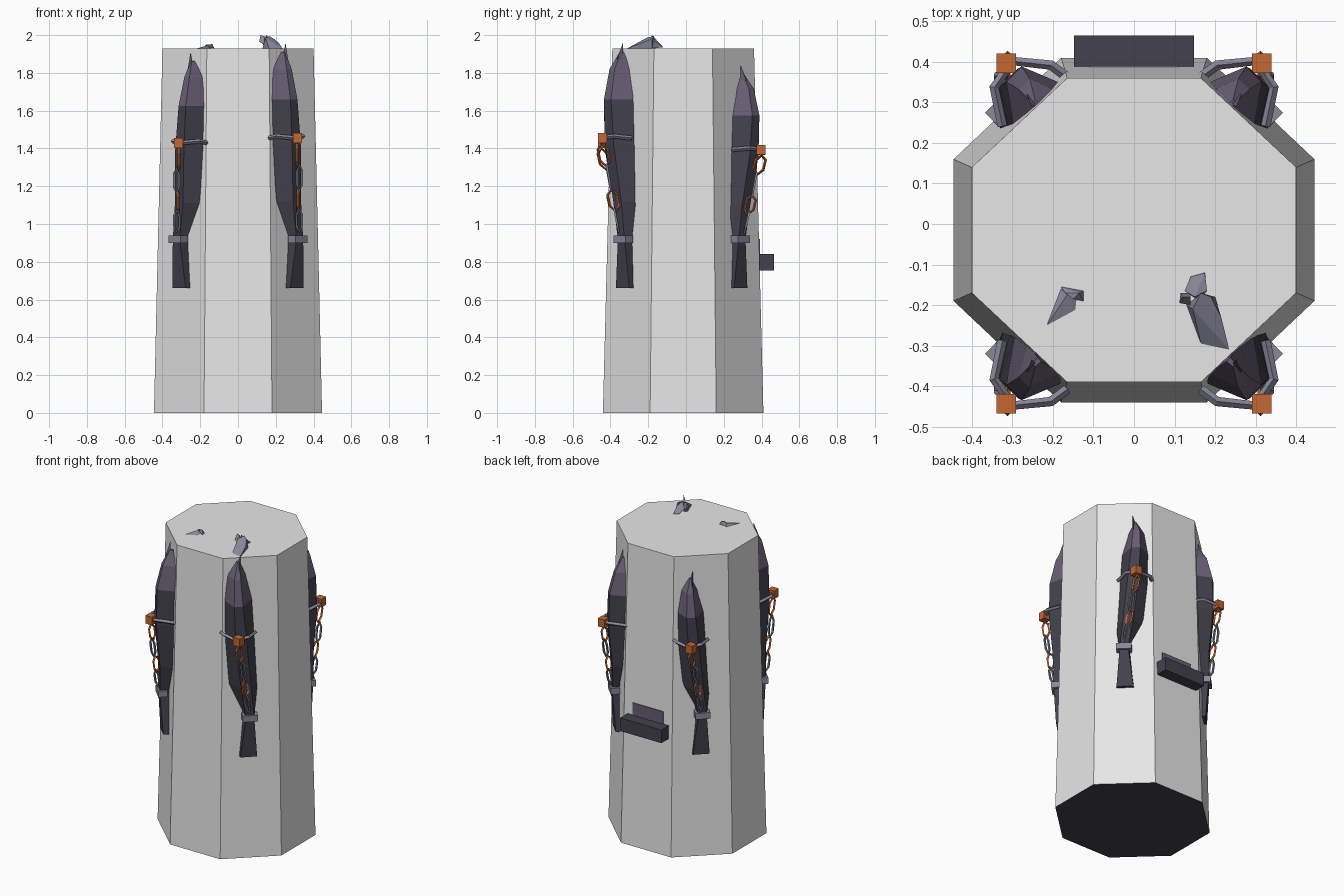
import bpy, bmesh, math
from mathutils import Vector

cube = bpy.data.objects.get("Cube")
if cube:
    bpy.data.objects.remove(cube)


def material(name, rgb):
    m = bpy.data.materials.new(name)
    m.use_nodes = True
    lin = [(c / 255 / 12.92) if c < 11 else ((c / 255 + 0.055) / 1.055) ** 2.4 for c in rgb]
    m.diffuse_color = (*lin, 1)
    m.node_tree.nodes["Principled BSDF"].inputs["Base Color"].default_value = (*lin, 1)
    return m


STONE = material("pale_stone", (231, 231, 231))
DARK = material("dark_slate", (67, 65, 77))
PURPLE = material("dusky_purple", (104, 94, 116))
METAL = material("grey_metal", (138, 137, 155))
ORANGE = material("rusty_orange", (196, 104, 50))
MID_Y = -0.023


def add_mesh(name, bm, *mats):
    bmesh.ops.recalc_face_normals(bm, faces=bm.faces)
    me = bpy.data.meshes.new(name)
    bm.to_mesh(me)
    bm.free()
    for m in mats:
        me.materials.append(m)
    ob = bpy.data.objects.new(name, me)
    bpy.context.collection.objects.link(ob)
    return ob


def loft(name, rings, mats, rule=None):
    """Skin a stack of equal-length rings and cap both ends."""
    bm = bmesh.new()
    loops = [[bm.verts.new(p) for p in ring] for ring in rings]
    n = len(loops[0])
    for a, b in zip(loops, loops[1:]):
        for i in range(n):
            j = (i + 1) % n
            bm.faces.new((a[i], a[j], b[j], b[i]))
    bm.faces.new(loops[0])
    bm.faces.new(loops[-1])
    if rule:
        for f in bm.faces:
            f.material_index = rule(f)
    return add_mesh(name, bm, *mats)


def box(name, lo, hi, mat):
    ring = lambda z: [(lo[0], lo[1], z), (hi[0], lo[1], z), (hi[0], hi[1], z), (lo[0], hi[1], z)]
    return loft(name, [ring(lo[2]), ring(hi[2])], [mat])


def hull(name, points, mat):
    bm = bmesh.new()
    for p in points:
        bm.verts.new(p)
    out = bmesh.ops.convex_hull(bm, input=bm.verts)
    bmesh.ops.delete(bm, geom=[v for v in bm.verts if not v.link_faces], context='VERTS')
    return add_mesh(name, bm, mat)


def wire(name, points, radius, mat, closed=False):
    cu = bpy.data.curves.new(name, 'CURVE')
    cu.dimensions = '3D'
    cu.bevel_depth = radius
    cu.bevel_resolution = 0
    cu.use_fill_caps = True
    sp = cu.splines.new('POLY')
    sp.points.add(len(points) - 1)
    for p, co in zip(sp.points, points):
        p.co = (*co, 1)
    sp.use_cyclic_u = closed
    sp.use_smooth = False
    cu.materials.append(mat)
    ob = bpy.data.objects.new(name, cu)
    bpy.context.collection.objects.link(ob)
    return ob


# Tapered eight-sided pillar with a dark underside
def octagon(ax, bx, ay, by, z):
    half = [(ax, -by), (bx, -ay), (bx, ay), (ax, by)]
    return [(x, y - 0.015, z) for x, y in half + [(-x, y) for x, y in reversed(half)]]


loft("pillar", [octagon(0.18, 0.445, 0.175, 0.425, 0), octagon(0.165, 0.40, 0.155, 0.375, 1.93)],
     [STONE, DARK], lambda f: int(f.calc_center_median().z < 0.01))

# Tusk sections: height, left/right foot, left/right ridge, foot depth, ridge depth
TUSK = [
    (0.66, -0.052, 0.052, -0.050, 0.050, 0.395, 0.442),
    (0.92, -0.028, 0.036, -0.020, 0.030, 0.395, 0.458),
    (1.12, -0.110, 0.060, -0.050, 0.010, 0.395, 0.462),
    (1.42, -0.132, 0.040, -0.085, -0.020, 0.395, 0.490),
    (1.66, -0.134, 0.027, -0.095, -0.042, 0.390, 0.487),
    (1.82, -0.116, -0.004, -0.088, -0.050, 0.375, 0.452),
    (1.91, -0.062, -0.048, -0.060, -0.050, 0.385, 0.405),
]
# Links: centre across, centre deep, height, half height, colour, facing sideways
LINKS = [
    (0.312, 0.412, 1.365, 0.058, ORANGE, True),
    (0.326, 0.385, 1.245, 0.070, METAL, False),
    (0.318, 0.360, 1.125, 0.058, ORANGE, True),
    (0.325, 0.345, 1.020, 0.060, METAL, False),
]


def build_tusk(tag, sx, sy, k):
    def lift(z):
        return z if z < 0.95 else 0.92 + (z - 0.92) * k

    def place(x, d, z):
        return Vector((sx * x, sy * d + MID_Y, lift(z)))

    def diag(s, r, z):
        return place((r + s) * math.sqrt(0.5), (r - s) * math.sqrt(0.5), z)

    # Faceted body, lighter toward the tip
    rings = [[diag(a, lo, z), diag(c, hi, z), diag(d, hi, z), diag(b, lo, z)]
             for z, a, b, c, d, lo, hi in TUSK]
    split = lift(1.65)
    loft(tag + "_tusk", rings, [DARK, PURPLE],
         lambda f: int(min(v.co.z for v in f.verts) > split))
    hull(tag + "_tusk_tip", [diag(-0.065, 0.40, 1.87), diag(-0.042, 0.40, 1.87),
                             diag(-0.055, 0.43, 1.87), diag(-0.05, 0.408, 1.92),
                             diag(-0.042, 0.398, 1.96)], PURPLE)

    # Lower clamp
    clamp = lambda z: [diag(s, r, z) for s, r in
                       ((-0.04, 0.415), (0.05, 0.415), (0.05, 0.47), (-0.04, 0.47))]
    loft(tag + "_clamp", [clamp(0.90), clamp(0.94)], [METAL])

    # Strap wire and block
    strap = [(0.165, 0.385), (0.205, 0.415), (0.30, 0.425), (0.345, 0.36), (0.325, 0.265)]
    wire(tag + "_strap", [place(x, d, 1.455 + 0.01 * (i % 2)) for i, (x, d) in enumerate(strap)],
         0.012, METAL)
    c = place(0.315, 0.42, 1.455)
    h = Vector((0.024, 0.024, 0.026))
    box(tag + "_block", c - h, c + h, ORANGE)

    # Hanging chain
    for i, (x, d, z, half, mat, sideways) in enumerate(LINKS):
        pts = []
        for u, v in ((0, 1), (1, 0.5), (1, -0.5), (0, -1), (-1, -0.5), (-1, 0.5)):
            w = 0.026 * u if sideways else 0.014 * u
            lean = 0.012 * v
            pts.append(place(x, d + w + lean, z + half * v) if sideways
                       else place(x + w, d + lean, z + half * v))
        wire(f"{tag}_link_{i + 1}", pts, 0.007, mat, closed=True)


for tag, sx, sy, k in (("front_left", 1, -1, 1.0), ("front_right", -1, -1, 0.952),
                       ("back_left", 1, 1, 0.885), ("back_right", -1, 1, 0.88)):
    build_tusk(tag, sx, sy, k)

# Ledge on the back with its upright plate
box("ledge", (-0.148, 0.385, 0.755), (0.148, 0.465, 0.84), DARK)
box("ledge_plate", (-0.11, 0.382, 0.80), (0.11, 0.392, 0.92), PURPLE)

# Loose rock shards on the top
hull("large_rock", [(0.235, -0.31, 1.93), (0.165, -0.295, 1.93), (0.13, -0.20, 1.93),
                    (0.20, -0.18, 1.93), (0.215, -0.23, 1.96), (0.145, -0.21, 1.985),
                    (0.165, -0.17, 1.995), (0.19, -0.18, 1.98)], METAL)
hull("rock_spur", [(0.14, -0.13, 1.94), (0.175, -0.12, 1.935), (0.18, -0.165, 1.97),
                   (0.15, -0.18, 2.0), (0.125, -0.165, 1.96), (0.16, -0.19, 1.93)], METAL)
hull("rock_nub", [(0.112, -0.195, 1.965), (0.115, -0.17, 1.965), (0.14, -0.17, 1.95),
                  (0.14, -0.2, 1.95), (0.12, -0.18, 2.0), (0.14, -0.18, 1.995)], METAL)
hull("small_shard", [(-0.215, -0.25, 1.93), (-0.165, -0.21, 1.93), (-0.145, -0.212, 1.93),
                     (-0.14, -0.17, 1.93), (-0.18, -0.16, 1.93), (-0.165, -0.175, 1.945)], METAL)
hull("shard_nub", [(-0.18, -0.155, 1.935), (-0.125, -0.165, 1.93), (-0.125, -0.19, 1.93),
                   (-0.15, -0.185, 1.95), (-0.135, -0.17, 1.952), (-0.17, -0.17, 1.95)], METAL)
